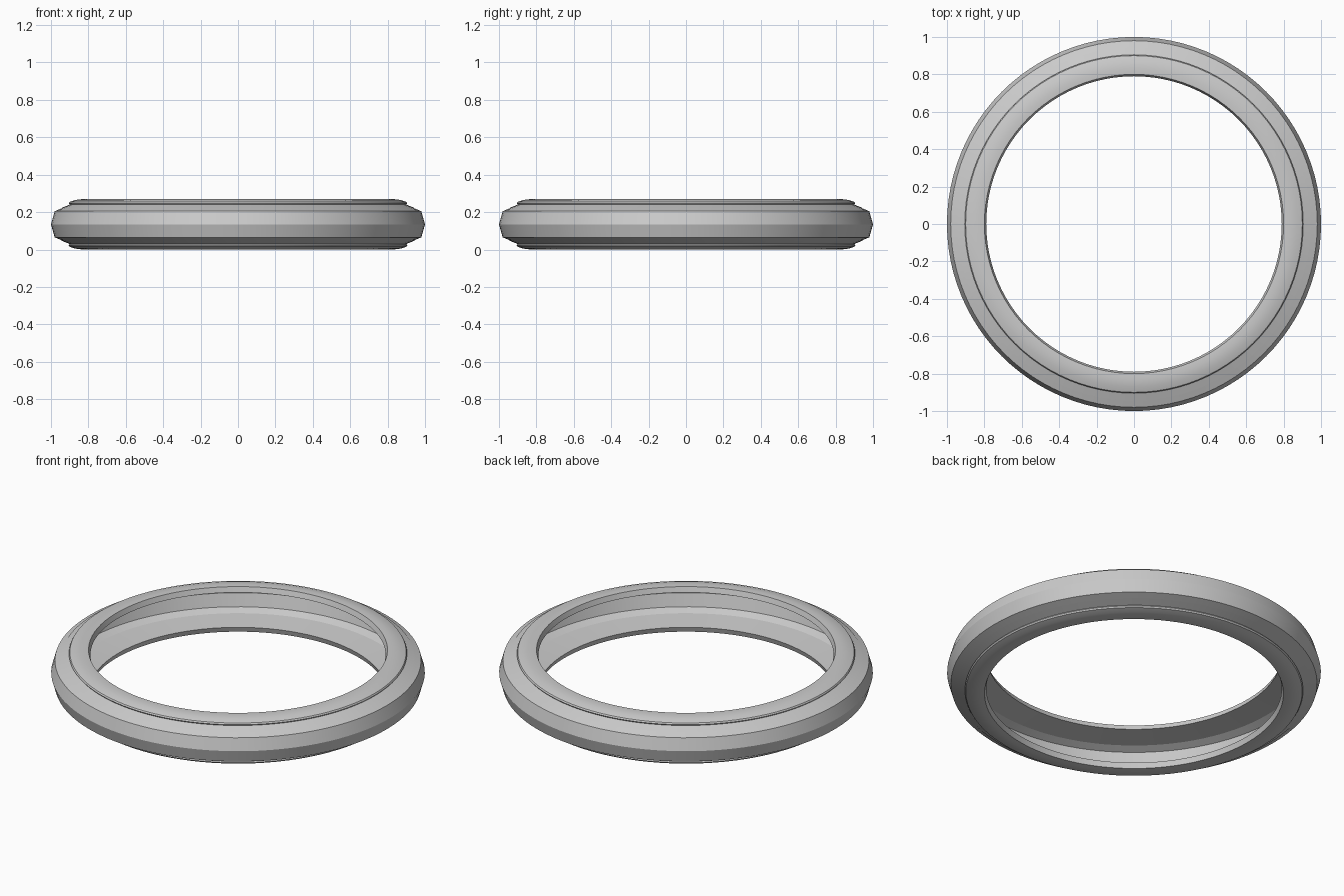
import bpy, bmesh, math

if "Cube" in bpy.data.objects:
    bpy.data.objects.remove(bpy.data.objects["Cube"])

SEGMENTS = 96
HEIGHT = 0.27
MID = HEIGHT / 2

grey = bpy.data.materials.new("plain grey")
grey.diffuse_color = (0.6, 0.6, 0.6, 1)
grey.use_nodes = True
grey.node_tree.nodes["Principled BSDF"].inputs["Base Color"].default_value = grey.diffuse_color


def lathe(name, profile, closed=False):
    """Spin (radius, z) points round the z axis; counter-clockwise faces outward."""
    bm = bmesh.new()
    rings = []
    for s in range(SEGMENTS):
        a = 2 * math.pi * s / SEGMENTS
        rings.append([bm.verts.new((r * math.cos(a), r * math.sin(a), z)) for r, z in profile])
    n = len(profile)
    for s in range(SEGMENTS):
        a, b = rings[s], rings[(s + 1) % SEGMENTS]
        for i in range(n if closed else n - 1):
            j = (i + 1) % n
            bm.faces.new((a[i], b[i], b[j], a[j]))
    mesh = bpy.data.meshes.new(name)
    bm.to_mesh(mesh)
    bm.free()
    mesh.materials.append(grey)
    ob = bpy.data.objects.new(name, mesh)
    bpy.context.collection.objects.link(ob)
    bpy.ops.object.select_all(action='DESELECT')
    ob.select_set(True)
    bpy.context.view_layer.objects.active = ob
    bpy.ops.object.shade_smooth_by_angle(angle=math.radians(25))
    return ob


def flip(profile):
    """Mirror a profile about mid height, keeping its winding."""
    return [(r, HEIGHT - z) for r, z in reversed(profile)]


# Hollow outer shell, open towards the centre
upper = [(0.98, MID + 0.07), (0.90, MID + 0.103)]
lathe("tyre_shell", flip(upper) + [(1.0, MID)] + upper)

# Flanges on both sides: rounded outer edge, flat underside reaching into the shell
flange = [(0.79, 0.238), (0.945, 0.222), (0.90, 0.240), (0.905, 0.247), (0.90, 0.255),
          (0.87, 0.265), (0.83, 0.27), (0.80, 0.268)]
lathe("upper_flange", flange, closed=True)
lathe("lower_flange", flip(flange), closed=True)
